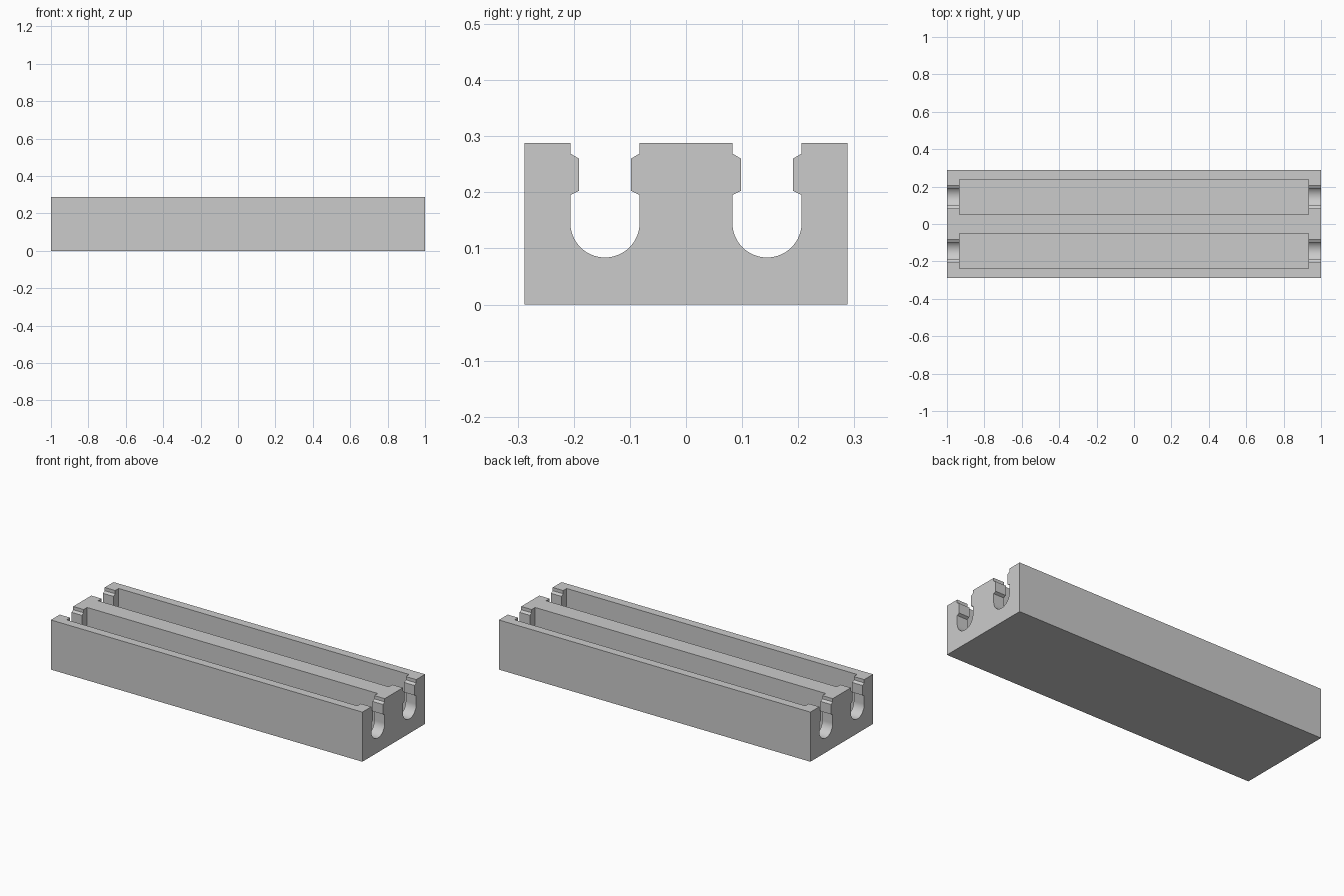
import bpy
import bmesh
from math import sin, cos, pi, radians

LENGTH, WIDTH, HEIGHT = 2.0, 0.575, 0.288
CHANNEL_Y = 0.1444
POCKET_LENGTH, POCKET_WIDTH, POCKET_FLOOR = 1.866, 0.187, 0.052
SLOT_RADIUS, SLOT_CENTRE_Z, ARC_STEPS = 0.0617, 0.1455, 32

if "Cube" in bpy.data.objects:
    bpy.data.objects.remove(bpy.data.objects["Cube"], do_unlink=True)

grey = bpy.data.materials.new("light_grey")
grey.use_nodes = True
colour = (0.6, 0.6, 0.6, 1.0)
grey.diffuse_color = colour
grey.node_tree.nodes["Principled BSDF"].inputs["Base Color"].default_value = colour


def extrude_profile(name, profile, length):
    """Extrude a closed y-z outline along x, centred on x = 0."""
    bm = bmesh.new()
    face = bm.faces.new([bm.verts.new((-length / 2, y, z)) for y, z in profile])
    result = bmesh.ops.extrude_face_region(bm, geom=[face])
    moved = [v for v in result["geom"] if isinstance(v, bmesh.types.BMVert)]
    bmesh.ops.translate(bm, verts=moved, vec=(length, 0, 0))
    bmesh.ops.recalc_face_normals(bm, faces=bm.faces)
    mesh = bpy.data.meshes.new(name)
    bm.to_mesh(mesh)
    bm.free()
    mesh.materials.append(grey)
    obj = bpy.data.objects.new(name, mesh)
    bpy.context.collection.objects.link(obj)
    return obj


def rectangle(centre, width, low, high):
    a, b = centre - width / 2, centre + width / 2
    return [(a, low), (b, low), (b, high), (a, high)]


def slot_outline(centre):
    """Rounded slot with a retaining lip on each side."""
    top = HEIGHT + 0.1
    lip = SLOT_RADIUS - 0.0155
    side = [(SLOT_RADIUS, 0.195), (lip, 0.203), (lip, 0.260),
            (SLOT_RADIUS, 0.269), (SLOT_RADIUS, top)]
    arc = [(SLOT_RADIUS * cos(pi + pi * i / ARC_STEPS),
            SLOT_CENTRE_Z + SLOT_RADIUS * sin(pi + pi * i / ARC_STEPS))
           for i in range(ARC_STEPS + 1)]
    outline = arc + side + [(-y, z) for y, z in reversed(side)]
    return [(centre + y, z) for y, z in outline]


# Solid block
body = extrude_profile("tray_body", rectangle(0, WIDTH, 0, HEIGHT), LENGTH)

# Two long pockets, each with a lipped slot through both end walls
cutters = []
for y in (-CHANNEL_Y, CHANNEL_Y):
    pocket = rectangle(y, POCKET_WIDTH, POCKET_FLOOR, HEIGHT + 0.1)
    cutters.append(extrude_profile("pocket_cutter", pocket, POCKET_LENGTH))
    cutters.append(extrude_profile("slot_cutter", slot_outline(y), LENGTH + 0.2))

bpy.ops.object.select_all(action="DESELECT")
bpy.context.view_layer.objects.active = body
body.select_set(True)
for cutter in cutters:
    cutter.hide_render = True
    cut = body.modifiers.new("cut", "BOOLEAN")
    cut.operation = "DIFFERENCE"
    cut.solver = "EXACT"
    cut.object = cutter
    bpy.ops.object.modifier_apply(modifier=cut.name)
for cutter in cutters:
    bpy.data.objects.remove(cutter, do_unlink=True)

# Smooth slot curves, crisp edges elsewhere
bpy.ops.object.shade_smooth_by_angle(angle=radians(20))
